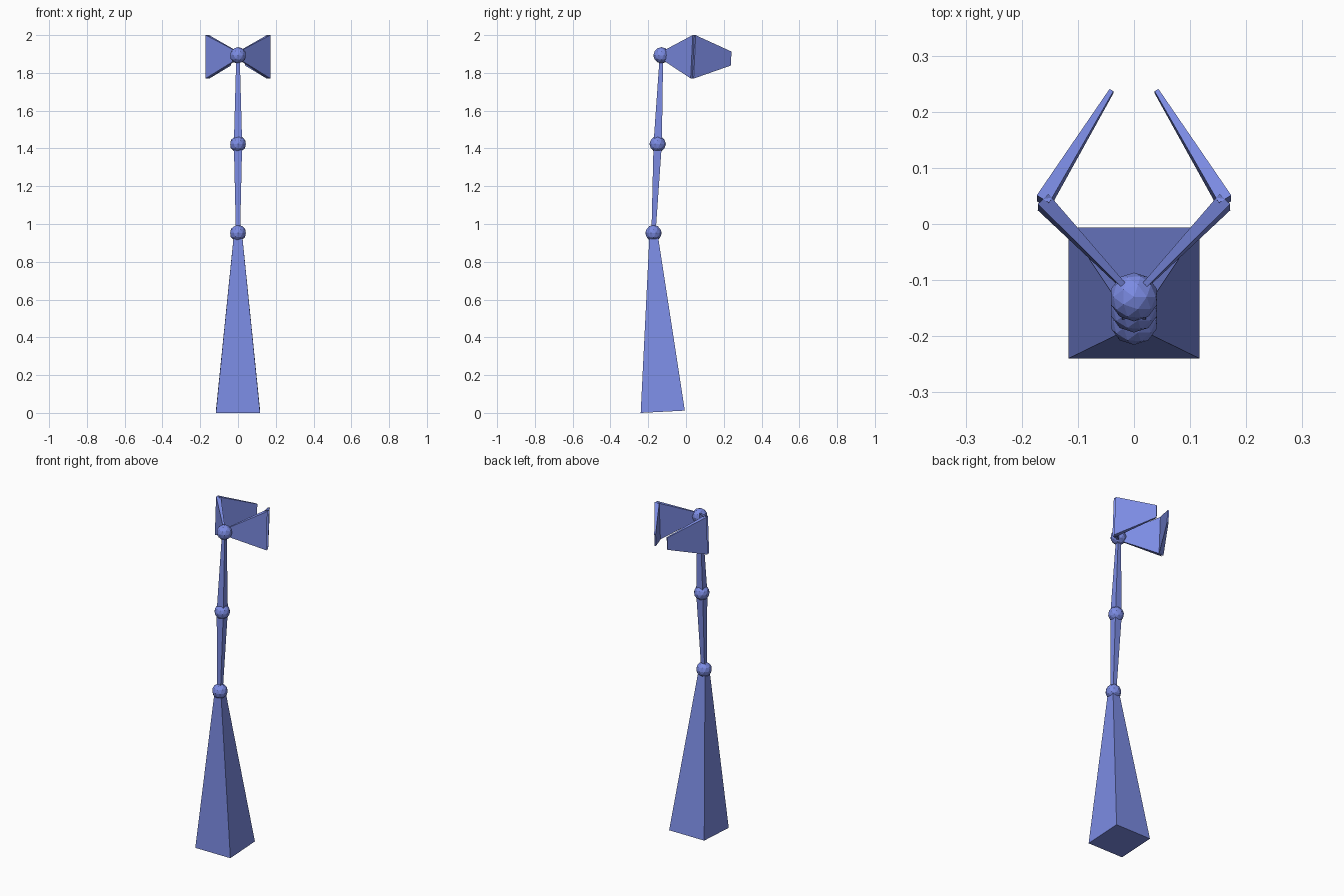
import bpy, bmesh
from mathutils import Vector

if "Cube" in bpy.data.objects:
    bpy.data.objects.remove(bpy.data.objects["Cube"])

blue = bpy.data.materials.new("periwinkle blue")
blue.diffuse_color = (0.20, 0.26, 0.77, 1)
blue.use_nodes = True
blue.node_tree.nodes["Principled BSDF"].inputs["Base Color"].default_value = blue.diffuse_color


def finish(name, bm):
    bmesh.ops.recalc_face_normals(bm, faces=bm.faces)
    mesh = bpy.data.meshes.new(name)
    bm.to_mesh(mesh)
    bm.free()
    mesh.materials.append(blue)
    bpy.context.collection.objects.link(bpy.data.objects.new(name, mesh))


def tapered_bar(name, start, end, size_a, size_b, up):
    """Four-sided bar from start to end; sizes are half (side, up) extents."""
    a, b = Vector(start), Vector(end)
    side = (b - a).cross(Vector(up)).normalized()
    rise = side.cross(b - a).normalized()
    bm = bmesh.new()
    rings = []
    for p, (w, h) in ((a, size_a), (b, size_b)):
        rings.append([bm.verts.new(p + side * w * i + rise * h * j)
                      for i, j in ((-1, -1), (1, -1), (1, 1), (-1, 1))])
    lo, hi = rings
    bm.faces.new(lo)
    bm.faces.new(hi)
    for i in range(4):
        k = (i + 1) % 4
        bm.faces.new((lo[i], lo[k], hi[k], hi[i]))
    finish(name, bm)


def ball(name, centre):
    bm = bmesh.new()
    bmesh.ops.create_icosphere(bm, subdivisions=2, radius=0.0435)
    bmesh.ops.translate(bm, verts=bm.verts, vec=centre)
    finish(name, bm)


shoulder = (0, -0.172, 0.952)
elbow = (0, -0.150, 1.423)
wrist = (0, -0.130, 1.893)

# Pedestal and arm
Y = (0, 1, 0)
tapered_bar("pedestal", (0, -0.123, 0.006), shoulder, (0.117, 0.117), (0.021, 0.021), Y)
tapered_bar("lower_arm", shoulder, elbow, (0.011, 0.011), (0.022, 0.022), Y)
tapered_bar("upper_arm", elbow, wrist, (0.022, 0.022), (0.009, 0.009), Y)

# Ball joints
for name, c in (("shoulder_joint", shoulder), ("elbow_joint", elbow), ("wrist_joint", wrist)):
    ball(name, c)

# Gripper fingers, tilted slightly with the arm
tilt = (0, 0.05, 1)
for s, label in ((-1, "left"), (1, "right")):
    knuckle = (0.162 * s, 0.039, 1.885)
    tip = (0.040 * s, 0.237, 1.876)
    tapered_bar(label + "_finger_base", wrist, knuckle, (0.004, 0.018), (0.013, 0.115), tilt)
    tapered_bar(label + "_finger_tip", knuckle, tip, (0.013, 0.115), (0.004, 0.037), tilt)
